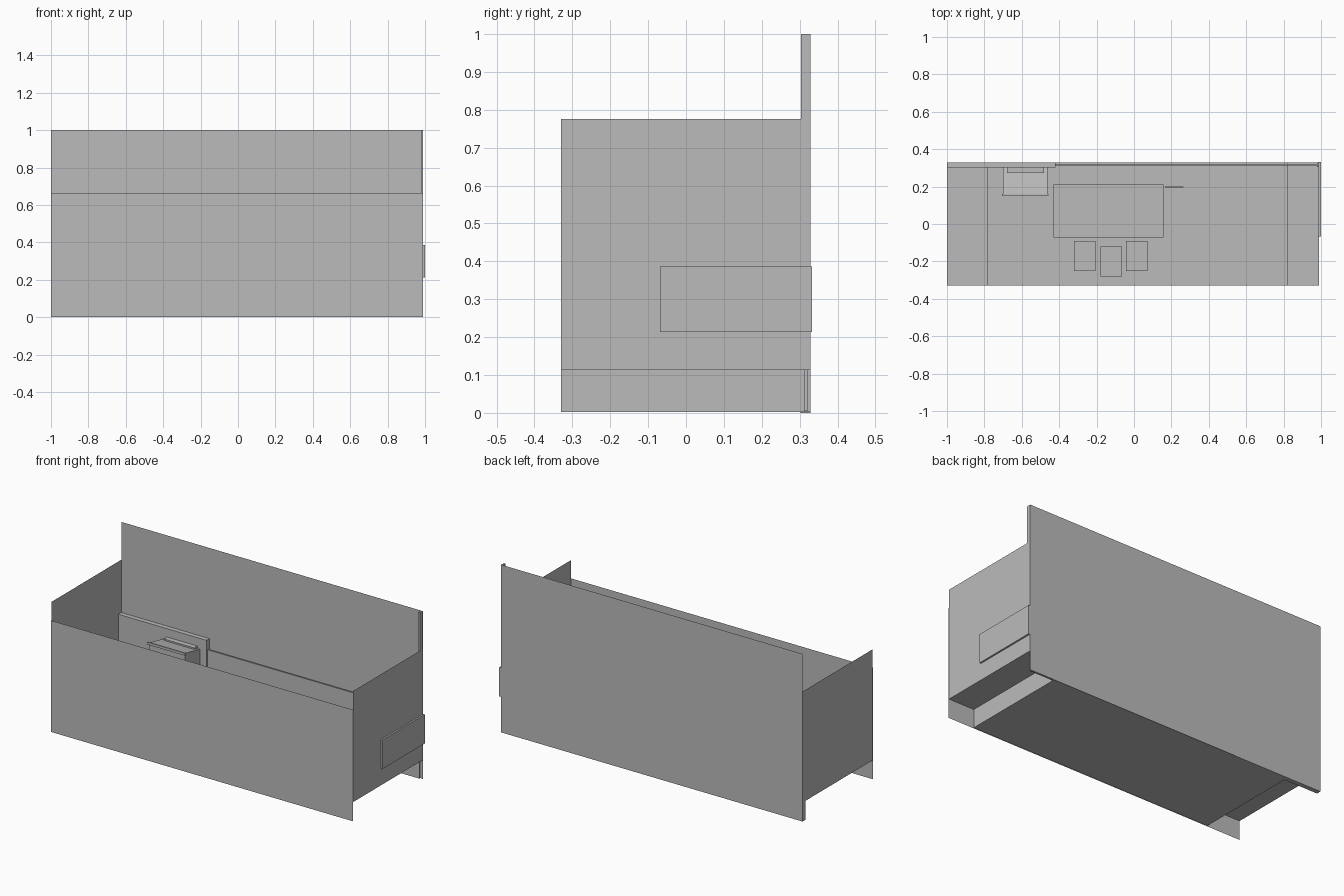
import bpy

cube = bpy.data.objects.get("Cube")
if cube:
    bpy.data.objects.remove(cube, do_unlink=True)

grey = bpy.data.materials.new("plain_grey")
grey.use_nodes = True
grey.diffuse_color = (0.5, 0.5, 0.5, 1)
grey.node_tree.nodes["Principled BSDF"].inputs["Base Color"].default_value = (0.5, 0.5, 0.5, 1)


def add_mesh(name, verts, faces):
    mesh = bpy.data.meshes.new(name)
    mesh.from_pydata(verts, [], faces)
    mesh.materials.append(grey)
    obj = bpy.data.objects.new(name, mesh)
    bpy.context.collection.objects.link(obj)
    return obj


def box(name, x, y, z, back_top=None):
    """Box from ranges; back_top lowers the rear top edge for a sloped lid."""
    rear = z[1] if back_top is None else back_top
    verts = [(x[i], y[j], z[0]) for j in (0, 1) for i in (0, 1)]
    verts += [(x[i], y[j], (z[1], rear)[j]) for j in (0, 1) for i in (0, 1)]
    return add_mesh(name, verts, [(0, 2, 3, 1), (4, 5, 7, 6), (0, 1, 5, 4),
                                  (2, 6, 7, 3), (0, 4, 6, 2), (1, 3, 7, 5)])


def strip(name, profile, y):
    """Sheet swept along y from a profile of (x, z) points."""
    verts = [(px, py, pz) for px, pz in profile for py in y]
    faces = [(2 * i, 2 * i + 2, 2 * i + 3, 2 * i + 1) for i in range(len(profile) - 1)]
    return add_mesh(name, verts, faces)


def wall(name, y, top, normal_front):
    verts = [(-1, y, 0), (0.99, y, 0), (0.99, y, top), (-1, y, top)]
    return add_mesh(name, verts, [(0, 1, 2, 3) if normal_front else (3, 2, 1, 0)])


# Room shell: sunken floor, raised ends and side walls in one sheet
depth = (-0.33, 0.328)
strip("floor_and_side_walls", [(-1, 0.775), (-1, 0.113), (-0.78, 0.113), (-0.78, 0.003),
                               (0.82, 0.003), (0.82, 0.113), (0.99, 0.113), (0.99, 0.775)], depth)
wall("front_wall", -0.332, 0.665, True)
wall("back_wall", 0.33, 1.0, False)

# Fittings on the walls
box("back_corner_post", (0.978, 0.988), (0.304, 0.329), (0.113, 1.0))
box("back_wall_panel", (-1, -0.42), (0.302, 0.329), (0, 0.46))
box("back_wall_board", (-0.42, 0.978), (0.312, 0.32), (0.005, 0.4))
box("outside_plate", (0.985, 1.0), (-0.068, 0.332), (0.213, 0.386))

# Cabinet with a sloped lid, against the panel
box("cabinet_body", (-0.70, -0.463), (0.16, 0.302), (0.003, 0.425), 0.395)
box("cabinet_front_rail", (-0.707, -0.457), (0.153, 0.16), (0.415, 0.43))
box("cabinet_back_ledge", (-0.68, -0.48), (0.272, 0.302), (0.39, 0.41))

# Table, stools and a thin standing plate
box("table_top", (-0.43, 0.157), (-0.073, 0.21), (0.2, 0.225))
for i, lx in enumerate((-0.41, 0.117)):
    for j, ly in enumerate((-0.055, 0.172)):
        box(f"table_leg_{i}{j}", (lx, lx + 0.02), (ly, ly + 0.02), (0.003, 0.2))
for i, (sx, sy) in enumerate([(-0.32, -0.25), (-0.178, -0.28), (-0.042, -0.25)]):
    box(f"stool_{i}", (sx, sx + 0.115), (sy, sy + 0.16), (0.003, 0.13))
box("standing_plate", (0.165, 0.265), (0.194, 0.2), (0.003, 0.2))
